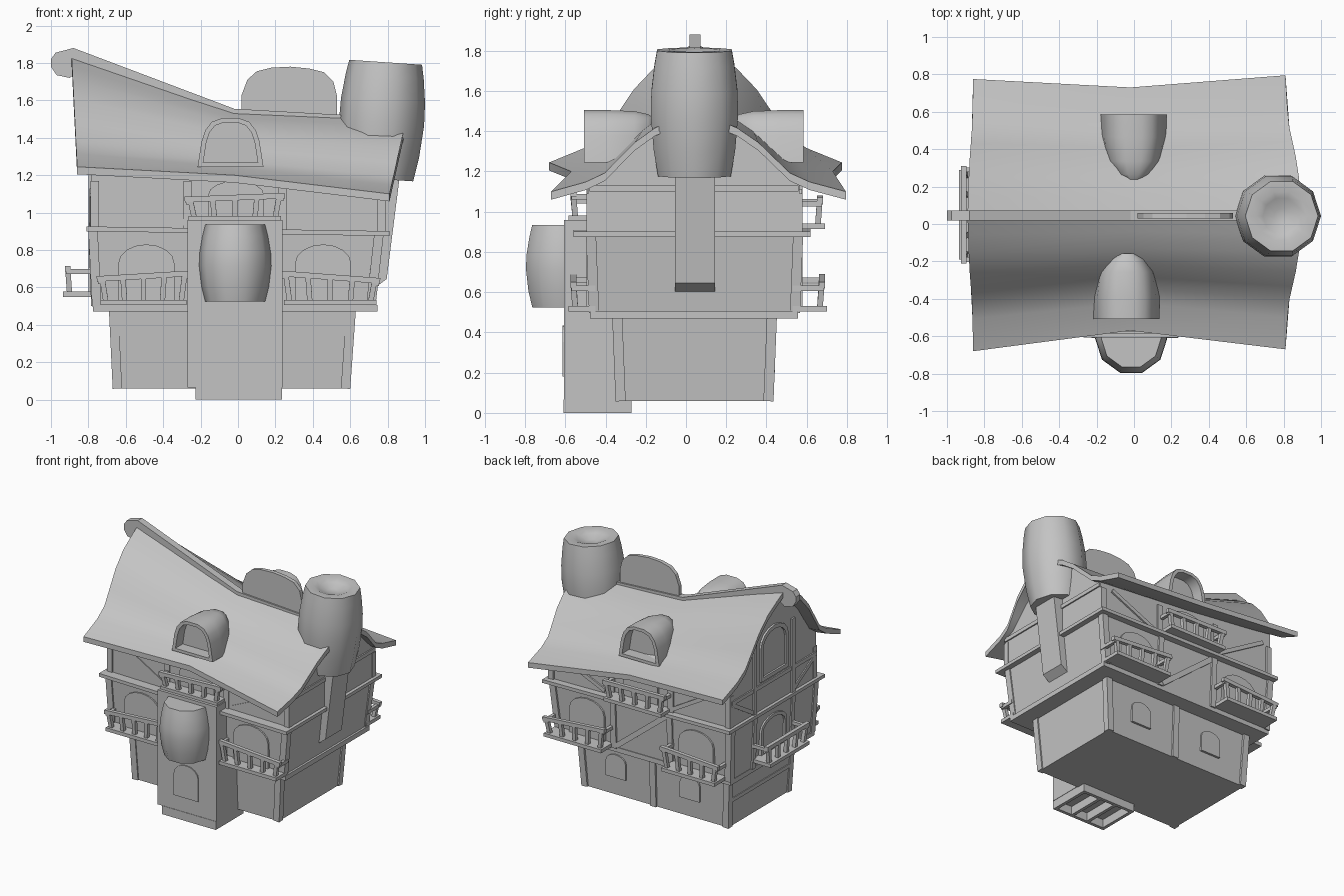
import bpy, bmesh, math
from mathutils import Vector, Matrix

cube = bpy.data.objects.get("Cube")
if cube:
    bpy.data.objects.remove(cube, do_unlink=True)

grey = bpy.data.materials.new("plain grey")
grey.use_nodes = True
grey.diffuse_color = (0.55, 0.55, 0.55, 1)
grey.node_tree.nodes["Principled BSDF"].inputs["Base Color"].default_value = (0.55, 0.55, 0.55, 1)

RIDGE_Y = 0.045


def loft(name, rings, smooth=False, loop=False):
    """Skin closed rings of points; cap the ends, or join last to first."""
    n, m = len(rings[0]), len(rings)
    faces = [(i * n + j, i * n + (j + 1) % n, (i + 1) % m * n + (j + 1) % n, (i + 1) % m * n + j)
             for i in range(m if loop else m - 1) for j in range(n)]
    if not loop:
        faces += [tuple(range(n)), tuple(range((m - 1) * n, m * n))]
    bm = bmesh.new()
    vs = [bm.verts.new(p) for r in rings for p in r]
    for f in faces:
        bm.faces.new([vs[i] for i in f])
    bmesh.ops.recalc_face_normals(bm, faces=bm.faces)
    me = bpy.data.meshes.new(name)
    bm.to_mesh(me)
    bm.free()
    me.materials.append(grey)
    ob = bpy.data.objects.new(name, me)
    bpy.context.collection.objects.link(ob)
    if smooth:
        bpy.ops.object.select_all(action="DESELECT")
        ob.select_set(True)
        bpy.context.view_layer.objects.active = ob
        bpy.ops.object.shade_smooth_by_angle(angle=math.radians(40))


def rect(x0, x1, y0, y1, z0, z1=None):
    z1 = z0 if z1 is None else z1
    return [(x0, y0, z0), (x1, y0, z1), (x1, y1, z1), (x0, y1, z0)]


def on(side, u, d, z):
    """Point u along a wall, d out from the centre."""
    return Vector({"front": (u, -d, z), "back": (u, d, z),
                   "left": (d, u, z), "right": (-d, u, z)}[side])


def beam(name, side, a, b, w=0.03):
    a, b = on(side, *a), on(side, *b)
    t = (b - a).normalized()
    ref = Vector((0, 0, 1)) if abs(t.z) < 0.9 else on(side, 1, 0, 0)
    p = t.cross(ref).normalized() * w / 2
    q = t.cross(p).normalized() * w / 2
    loft(name, [[c + p + q, c + p - q, c - p - q, c - p + q] for c in (a, b)])


def arch_outline(u, w, z0, z1):
    """Door outline with straight sides and a shallow rounded top."""
    rise = min(w / 2, (z1 - z0) * 0.32)
    pts = [(u - w / 2, z0)]
    for k in range(9):
        a = math.pi * (1 - k / 8)
        pts.append((u + math.cos(a) * w / 2, z1 - rise + math.sin(a) * rise))
    return pts + [(u + w / 2, z0)]


def arch_frame(name, side, u, w, z0, z1, d, t=0.025):
    outer = arch_outline(u, w, z0, z1)
    inner = arch_outline(u, w - 2 * t, z0 + t, z1 - t)
    rings = [[on(side, p[0], dd, p[1]) for p in line]
             for line, dd in ((outer, d - 0.04), (outer, d + 0.015), (inner, d + 0.015), (inner, d - 0.04))]
    loft(name, rings, loop=True)


def arch_panel(name, side, u, w, z0, z1, d):
    loft(name, [[on(side, p, dd, z) for p, z in arch_outline(u, w, z0, z1)] for dd in (d - 0.03, d + 0.008)])


def balcony(name, side, u0, u1, wall, out, z, rise0=0.16, rise1=0.16):
    loft(name + "_floor", [[on(side, u, d, h) for u, d in
         ((u0, wall - 0.03), (u1, wall - 0.03), (u1, out), (u0, out))] for h in (z, z + 0.027)])
    e, mid = 0.02, (u0 + u1) / 2
    beam(name + "_rail", side, (u0 - e, out - 0.025, z + rise0), (u1 + e, out - 0.025, z + rise1))
    for u, r in ((u0, rise0), (u1, rise1)):
        beam(name + "_side_rail", side, (u, wall - 0.03, z + r - 0.015), (u, out - 0.015, z + r - 0.015), 0.026)
    for k in range(5):
        f = k / 4
        reach = (u1 - u0) * (f - 0.5)
        beam(name + "_baluster", side, (mid + reach * 0.87, out - 0.035, z + 0.01),
             (mid + reach * 0.96, out - 0.025, z + rise0 + (rise1 - rise0) * f), 0.028)


# Roof shape: ridge height, eave height, front and back half-depths at three stations
STATIONS = [(-0.88, 1.84, 1.245, 0.725, 0.73), (-0.02, 1.54, 1.2, 0.615, 0.685), (0.85, 1.5, 1.1, 0.715, 0.75)]
SLOPE = [(0, 1), (0.14, 0.9), (0.28, 0.79), (0.42, 0.61), (0.53, 0.41), (0.63, 0.23), (0.76, 0.12), (1, 0)]


def lerp_table(table, x):
    for a, b in zip(table, table[1:]):
        if x <= b[0]:
            break
    f = (x - a[0]) / (b[0] - a[0])
    return [p + (q - p) * f for p, q in zip(a, b)]


def roof_z(x, y):
    _, ridge, eave, front, back = lerp_table(STATIONS, x)
    v = min(1, abs(y - RIDGE_Y) / (front if y < RIDGE_Y else back))
    return eave + (ridge - eave) * lerp_table(SLOPE, v)[1]


# Roof slab
cols = [(-v, h) for v, h in reversed(SLOPE)] + SLOPE[1:]
rings = []
for i, (x, ridge, eave, front, back) in enumerate(STATIONS):
    top = []
    for v, h in cols:
        edge = (-0.86 - 0.03 * h, x, 0.81 + 0.09 * h)[i]
        top.append((edge, RIDGE_Y + v * (front if v < 0 else back), eave + (ridge - eave) * h))
    rings.append(top + [(a, b, c - 0.04) for a, b, c in reversed(top)])
loft("roof", rings, True)

# Ridge beam with curled end
ridge = [(-1, 1.82), (-0.975, 1.855), (-0.88, 1.88), (-0.02, 1.555), (0.6, 1.52), (0.6, 1.44), (-0.02, 1.47),
         (-0.85, 1.76), (-0.9, 1.72), (-0.97, 1.735), (-1, 1.78)]
loft("ridge_beam", [[(x, y, z) for x, z in ridge] for y in (0.018, 0.072)])
# Ridge fin
fin = [(0.02, 1.48), (0.02, 1.63), (0.05, 1.71), (0.1, 1.755), (0.18, 1.775), (0.28, 1.78),
       (0.38, 1.77), (0.46, 1.75), (0.51, 1.7), (0.53, 1.62), (0.53, 1.46)]
loft("ridge_fin", [[(x, y, z) for x, z in fin] for y in (0.03, 0.06)])

# Lower, middle and upper storeys
loft("lower_walls", [rect(-0.66, 0.59, -0.34, 0.42, 0.06), rect(-0.685, 0.62, -0.36, 0.435, 0.48)])
loft("middle_walls", [rect(-0.77, 0.725, -0.47, 0.55, 0.475), rect(-0.79, 0.77, -0.487, 0.57, 0.9)])
ys = [-0.485 + 1.05 * k / 14 for k in range(15)]
loft("upper_walls", [[(x, ys[0], 0.88)] + [(x, y, roof_z(x, y) - 0.025) for y in ys] + [(x, ys[-1], 0.88)]
                     for x in (-0.785, -0.02, 0.785)])
loft("middle_ledge", [rect(-0.775, 0.745, -0.478, 0.557, 0.47), rect(-0.775, 0.745, -0.478, 0.557, 0.507)])
loft("upper_ledge", [rect(-0.81, 0.81, -0.56, 0.62, 0.9 + dz, 0.875 + dz) for dz in (0, 0.026)])

# Porch on a hollow plinth
for y0, y1 in ((-0.61, -0.585), (-0.295, -0.27)):
    loft("plinth_wall", [rect(-0.228, 0.235, y0, y1, z) for z in (0, 0.066)])
for x0 in (-0.228, -0.08, 0.06, 0.21):
    loft("plinth_rib", [rect(x0, x0 + 0.025, -0.59, -0.28, z) for z in (0, 0.066)])
loft("porch", [rect(-0.27, 0.238, -0.607, -0.3, z) for z in (0.065, 0.96)])
arch_panel("porch_door", "front", -0.02, 0.21, 0.18, 0.435, 0.607)


# Barrels: bay window and chimney pot
def barrel(name, profile, sides, matrix):
    loft(name, [[matrix @ Vector((r * math.cos(math.tau * k / sides), r * math.sin(math.tau * k / sides), z))
                 for k in range(sides)] for r, z in profile], True)


barrel("bay_window", [(0.16, 0), (0.18, 0.08), (0.193, 0.19), (0.19, 0.26), (0.175, 0.35), (0.16, 0.41)],
       10, Matrix.Translation((-0.015, -0.612, 0.525)))
barrel("chimney_pot", [(0.19, 0), (0.213, 0.13), (0.228, 0.3), (0.225, 0.42), (0.209, 0.55), (0.195, 0.625),
                       (0.135, 0.625), (0.1, 0.61), (0.04, 0.585)],
       10, Matrix.Translation((0.747, 0.042, 1.18)) @ Matrix.Rotation(0.068, 4, "Y"))
shaft = [(0.6, 0.6), (0.735, 0.6), (0.795, 0.645), (0.868, 1.22), (0.6, 1.22)]
loft("chimney_shaft", [[(x, y, z) for x, z in shaft] for y in (-0.055, 0.145)])

# Dormers, one on each slope, with a recessed opening
half = [(-0.176, 1.245), (-0.155, 1.38), (-0.135, 1.44), (-0.1, 1.485), (-0.045, 1.505)]
hood = half + [(-x, z) for x, z in reversed(half)]


def dormer(name, cx, face, inward):
    def ring(depth, sx, sz, base=1.245):
        return [(cx + x * sx, face + inward * depth, base + (z - 1.245) * sz) for x, z in hood]
    loft(name, [ring(0.35, 0.35, 0.85), ring(0.32, 0.65, 0.92), ring(0.25, 0.9, 0.98), ring(0.12, 1, 1),
                ring(0, 1, 1), ring(0, 0.83, 0.82, 1.268), ring(0.09, 0.83, 0.82, 1.268)], True)


dormer("front_dormer", -0.04, -0.507, 1)
dormer("back_dormer", -0.003, 0.585, -1)

# Balconies
for side, wall, out in (("front", 0.48, 0.585), ("back", 0.56, 0.7)):
    balcony(side + "_balcony_one", side, -0.735, -0.275, wall, out, 0.505, 0.14, 0.17)
    balcony(side + "_balcony_two", side, 0.245, 0.74, wall, out, 0.505, 0.17, 0.13)
balcony("upper_front_balcony", "front", -0.265, 0.23, 0.48, 0.585, 0.955, 0.115, 0.135)
balcony("upper_back_balcony", "back", -0.265, 0.23, 0.57, 0.69, 0.915, 0.15, 0.14)
balcony("end_balcony", "right", -0.19, 0.29, 0.78, 0.935, 0.55, 0.15, 0.15)

# Arched windows and doors
for side, d in (("front", 0.487), ("back", 0.57)):
    for u in (-0.49, 0.455):
        arch_panel(side + "_window", side, u, 0.3, 0.51, 0.83, d)
    arch_panel(side + "_upper_door", side, -0.01, 0.3, 0.93, 1.17, d)
for u in (-0.34, 0.3):
    arch_panel("back_lower_window", "back", u, 0.17, 0.2, 0.38, 0.434)
arch_frame("end_door", "right", 0.05, 0.32, 0.56, 0.85, 0.783)
arch_frame("gable_window", "right", 0.045, 0.34, 1.15, 1.54, 0.785, 0.03)

# Timber frame: corner posts and braces
for side, e in (("front", 0), ("back", 0.085)):
    for s, lo, hi in ((-1, 0.645, 0.665), (1, 0.575, 0.605)):
        beam("lower_post", side, (s * lo, 0.325 + e, 0.06), (s * hi, 0.342 + e, 0.48), 0.05)
    for s, lo, hi in ((-1, 0.755, 0.775), (1, 0.71, 0.755)):
        beam("middle_post", side, (s * lo, 0.457 + e, 0.5), (s * hi, 0.473 + e, 0.9), 0.05)
    for u, top in ((-0.765, 1.17), (-0.27, 1.17), (0.24, 1.14), (0.765, 1.09)):
        beam("upper_post", side, (u, 0.472 + e, 0.9), (u, 0.472 + e, top), 0.045)
    beam("upper_brace", side, (-0.71, 0.477 + e, 1.19), (-0.28, 0.477 + e, 0.94))
    beam("upper_brace", side, (0.68, 0.477 + e, 1.1), (0.3, 0.477 + e, 0.93))
for u in (-0.26, 0.23):
    beam("back_middle_post", "back", (u, 0.545, 0.5), (u, 0.56, 0.9), 0.045)
beam("back_brace", "back", (0.21, 0.55, 0.52), (-0.24, 0.557, 0.88), 0.04)
beam("back_lower_post", "back", (-0.02, 0.41, 0.06), (-0.02, 0.425, 0.48), 0.05)
beam("end_lower_rail", "right", (-0.33, 0.665, 0.27), (0.41, 0.665, 0.27))
for side, d in (("right", 0.78), ("left", 0.78)):
    beam("gable_beam", side, (-0.48, d, 1.115), (0.56, d, 1.115), 0.03)
for u in (-0.19, 0.28):
    beam("end_post", "right", (u, 0.765, 0.5), (u, 0.78, 0.9), 0.04)
    beam("gable_post", "right", (u, 0.778, 0.92), (u, 0.778, 1.5), 0.04)
for a, b in ((-0.47, -0.2), (0.55, 0.29)):
    beam("gable_brace", "right", (a, 0.778, 1.1), (b, 0.778, 0.94))
